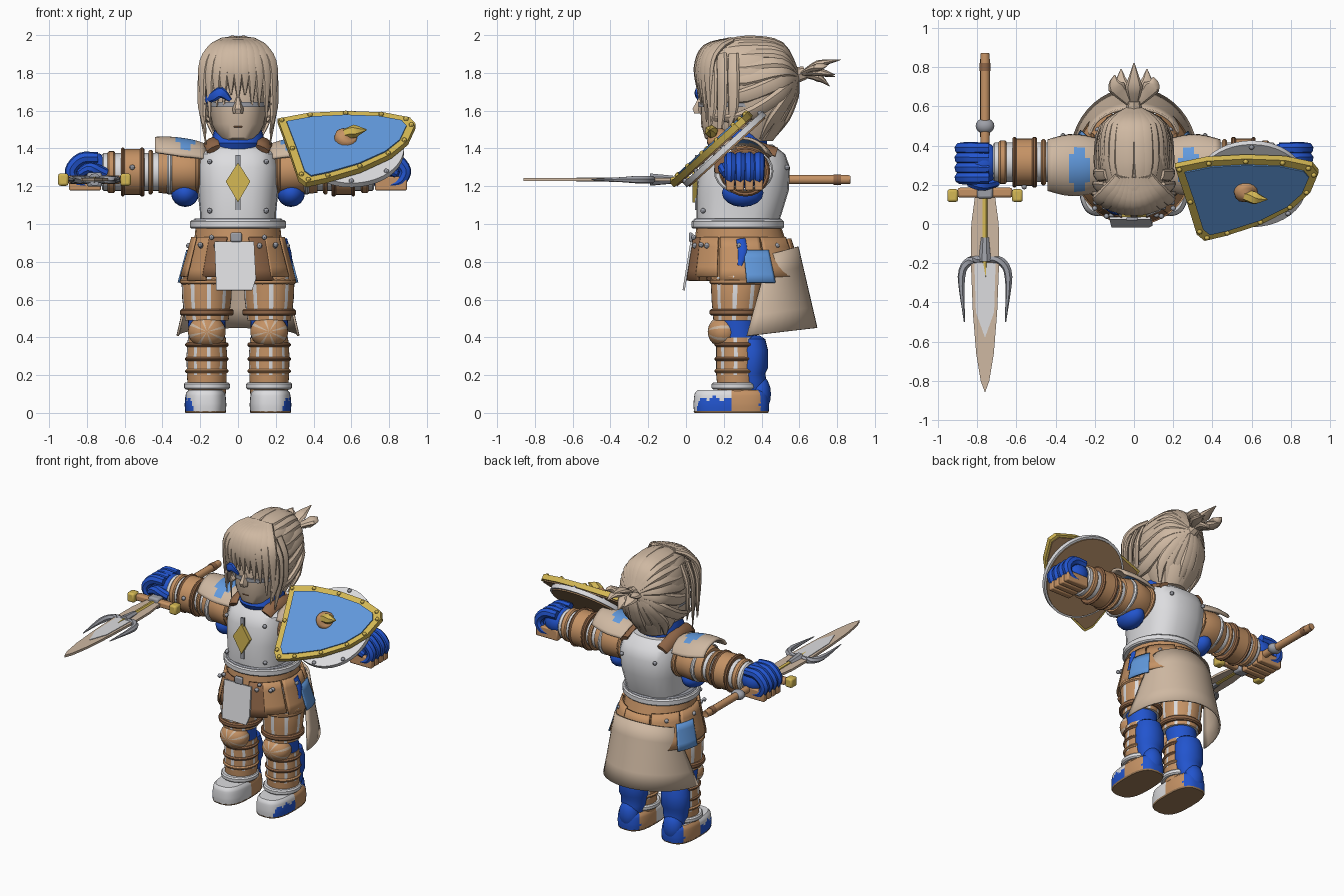
import bpy, bmesh, math
from math import sin, cos, pi, copysign
from mathutils import Vector, Matrix

if "Cube" in bpy.data.objects:
    bpy.data.objects.remove(bpy.data.objects["Cube"], do_unlink=True)

COLOURS = {"linen": (.62, .48, .36), "leather": (.56, .29, .13), "dark_leather": (.28, .135, .065),
           "hide": (.34, .2, .1), "white": (.72, .72, .74), "blue": (.016, .09, .62),
           "sky_blue": (.12, .32, .72), "gold": (.66, .48, .09), "steel": (.34, .35, .39)}
MATS, MADE = {}, []
for key, rgb in COLOURS.items():
    m = bpy.data.materials.new(key)
    m.use_nodes = True
    m.diffuse_color = (*rgb, 1)
    m.node_tree.nodes["Principled BSDF"].inputs["Base Color"].default_value = (*rgb, 1)
    MATS[key] = m

def finish(name, bm, mats, rule=None, matrix=None):
    if matrix:
        bm.transform(matrix)
    bmesh.ops.recalc_face_normals(bm, faces=bm.faces)
    if rule:
        for f in bm.faces:
            f.material_index = int(rule(f.calc_center_median()))
    me = bpy.data.meshes.new(name)
    bm.to_mesh(me)
    bm.free()
    for k in mats.split():
        me.materials.append(MATS[k])
    ob = bpy.data.objects.new(name, me)
    bpy.context.collection.objects.link(ob)
    MADE.append(ob)
    return ob

def skin(bm, rings, closed=True):
    rows = [[bm.verts.new(p) for p in r] for r in rings]
    n = len(rows[0])
    for a, b in zip(rows, rows[1:]):
        for i in range(n if closed else n - 1):
            bm.faces.new((a[i], a[(i + 1) % n], b[(i + 1) % n], b[i]))
    if closed:
        bm.faces.new(rows[0])
        bm.faces.new(rows[-1])

def loft(name, secs, mats, axis="z", power=2, n=24, rule=None):
    """Stack of ellipse sections (t, centre a, centre b, radius a, radius b)."""
    rings = []
    for t, a, b, ra, rb in secs:
        ring = []
        for i in range(n):
            q = 2 * pi * i / n
            u = a + ra * copysign(abs(cos(q)) ** (2 / power), cos(q))
            v = b + rb * copysign(abs(sin(q)) ** (2 / power), sin(q))
            ring.append((u, v, t) if axis == "z" else (t, u, v))
        rings.append(ring)
    bm = bmesh.new()
    skin(bm, rings)
    return finish(name, bm, mats, rule)

def band(name, t0, t1, a, b, ra, rb, mat, axis="z"):
    e = .008
    d = copysign(e, t1 - t0)
    return loft(name, [(t0, a, b, ra - e, rb - e), (t0 + d, a, b, ra, rb), (t1 - d, a, b, ra, rb),
                       (t1, a, b, ra - e, rb - e)], mat, axis)

def box(name, loc, size, mat, bevel=.008):
    bm = bmesh.new()
    bmesh.ops.create_cube(bm, size=1, matrix=Matrix.Translation(loc) @ Matrix.Diagonal((*size, 1)))
    ob = finish(name, bm, mat)
    mod = ob.modifiers.new("Bevel", "BEVEL")
    mod.width, mod.segments = bevel, 2
    return ob

def ball(name, loc, scale, mats, rule=None, n=16, turn=0):
    bm = bmesh.new()
    bmesh.ops.create_uvsphere(bm, u_segments=n, v_segments=max(n // 2, 6), radius=1,
                              matrix=Matrix.Translation(loc) @ Matrix.Diagonal((*scale, 1)) @ Matrix.Rotation(turn, 4, "X"))
    return finish(name, bm, mats, rule)

def sweep(name, pts, radii, mat, flat=1, n=8, steps=4, ref=(0, 0, 1)):
    """Tapered tube along a smooth path; flat squashes it along its outward side."""
    P = [Vector(p) for p in pts]
    Q = [2 * P[0] - P[1]] + P + [2 * P[-1] - P[-2]]
    line, rad = [], []
    for k in range(len(P) - 1):
        a, b, c, d = Q[k:k + 4]
        for j in range(steps + (k == len(P) - 2)):
            t = j / steps
            line.append(.5 * (2 * b + (c - a) * t + (2 * a - 5 * b + 4 * c - d) * t * t
                              + (3 * b - a - 3 * c + d) * t ** 3))
            rad.append(radii[k] * (1 - t) + radii[k + 1] * t)
    rings = []
    for i, p in enumerate(line):
        tan = (line[min(i + 1, len(line) - 1)] - line[max(i - 1, 0)]).normalized()
        side = tan.cross(p - Vector(ref)).normalized()
        up = side.cross(tan)
        rings.append([p + rad[i] * (cos(2 * pi * j / n) * side + flat * sin(2 * pi * j / n) * up)
                      for j in range(n)])
    bm = bmesh.new()
    skin(bm, rings)
    return finish(name, bm, mat)

def plate(name, outline, depth, mat, matrix):
    bm = bmesh.new()
    skin(bm, [[(x, y, z) for x, y in outline] for z in (0, depth)])
    return finish(name, bm, mat, None, matrix)

def sheet(name, a0, a1, low, high, mat, thick=.015, n=12, tilt=0):
    """Curved panel; low and high are (z, centre y, radius x, radius y), angle in degrees."""
    rings = []
    for j in range(5):
        z, cy, rx, ry = [l + (h - l) * j / 4 for l, h in zip(low, high)]
        angs = [math.radians(a0 + (a1 - a0) * i / n) for i in range(n + 1)]
        rings.append([(rx * cos(a), cy + ry * sin(a), z + tilt * sin(a)) for a in angs])
    bm = bmesh.new()
    skin(bm, rings, closed=False)
    mod = finish(name, bm, mat).modifiers.new("Solidify", "SOLIDIFY")
    mod.thickness, mod.offset = thick, 0

# Head and face
loft("head", [(1.42, 0, .27, .07, .12), (1.455, 0, .25, .1, .15), (1.53, 0, .26, .14, .18),
              (1.65, 0, .28, .155, .205), (1.78, 0, .3, .16, .21), (1.9, 0, .3, .12, .16)], "linen", power=2.4)
loft("neck", [(1.36, 0, .29, .13, .14), (1.43, 0, .27, .145, .16), (1.5, 0, .28, .125, .14)], "blue")
loft("nose", [(1.585, 0, .07, .026, .03), (1.61, 0, .065, .03, .035), (1.67, 0, .085, .012, .02)], "linen", n=6)
box("mouth", (0, .086, 1.515), (.045, .012, .006), "dark_leather", .002)
loft("visor_band", [(1.62, 0, .28, .166, .216), (1.645, 0, .28, .166, .216)], "steel", power=2.4)
sweep("eye_patch", [(-.17, .13, 1.655), (-.13, .08, 1.675), (-.09, .06, 1.695), (-.04, .065, 1.655)],
      [.02, .028, .03, .01], "blue", .5, ref=(0, .3, 1.65))

# Hair
loft("hair_cap", [(1.44, 0, .36, .1, .1), (1.53, 0, .37, .15, .16), (1.64, 0, .37, .175, .195),
                  (1.78, 0, .34, .18, .235), (1.88, 0, .33, .165, .235), (1.95, 0, .32, .115, .2),
                  (1.98, 0, .31, .06, .13)], "linen")
CROWN = (0, .32, 1.72)
for i in range(11):
    x = -.19 + .038 * i
    y = .06 + 1.7 * x * x
    tip = 1.69 - 5.2 * x * x - .03 * (i % 2)
    sweep("fringe_lock", [(x * .4, .24, 1.975), (x * .7, y + .045, 1.93), (x * .97, y, 1.82), (x * .98, y + .01, tip)],
          [.025, .036, .034, .004], "linen", .6, ref=CROWN)
for s in (1, -1):
    for i in range(8):
        k = i / 7
        x, z = .03 + .145 * sin(k * pi / 2), 1.975 - .4 * k * k
        sweep("swept_lock", [(s * x * .9, .15, z - .02), (s * x, .32, z), (s * x * .85, .5, z * .65 + .66),
                             (s * .01, .6, 1.785)], [.015, .042, .042, .016], "linen", .55, ref=CROWN)
    for i in range(4):
        x = .02 + .042 * i
        sweep("nape_lock", [(s * x * .8, .47 - x * .5, 1.45), (s * x, .545 - x * .6, 1.56), (s * x * .7, .585 - x * .3, 1.68),
                            (s * .01, .59, 1.78)], [.01, .035, .036, .016], "linen", .55, ref=CROWN)
    for y, z in ((.14, 1.48), (.19, 1.42), (.25, 1.5)):
        sweep("side_lock", [(s * .14, y, 1.9), (s * .185, y, 1.78), (s * .19, y, 1.62), (s * .17, y - .02, z)],
              [.03, .035, .03, .004], "linen", .5, ref=CROWN)
sweep("hair_tie", [(0, .57, 1.785), (0, .63, 1.8)], [.045, .035], "linen")
for x, y, z in ((0, .82, 1.87), (.09, .75, 1.84), (-.09, .76, 1.85), (.06, .79, 1.79), (-.06, .79, 1.78), (0, .76, 1.73)):
    sweep("ponytail_lock", [(0, .6, 1.79), (x, .7, z * .5 + .91), (x * 1.1, y, z)],
          [.018, .045, .003], "linen", .5, ref=(0, .6, 1.6))

# Torso and belt
loft("breastplate", [(.98, 0, .27, .2, .21), (1.05, 0, .28, .2, .225), (1.18, 0, .3, .215, .245),
                     (1.3, 0, .31, .225, .24), (1.37, 0, .31, .21, .215), (1.42, 0, .31, .15, .15)], "white", power=2.6)
band("waist_flange", .975, 1.02, 0, .275, .255, .245, "white")
band("flange_edge", 1.012, 1.03, 0, .275, .235, .235, "steel")
loft("belt", [(.88, 0, .29, .235, .25), (.98, 0, .28, .225, .225)], "leather")
loft("hips", [(.7, 0, .28, .2, .17), (.9, 0, .29, .22, .23)], "dark_leather")
band("collar", 1.39, 1.42, 0, .3, .15, .165, "leather")
FRONT = Matrix.Translation((0, .06, 1.225)) @ Matrix.Rotation(pi / 2, 4, "X")
plate("chest_strip", [(-.013, -.15), (.013, -.15), (.013, .14), (-.013, .14)], .012, "steel", FRONT)
plate("chest_diamond", [(-.065, 0), (0, -.11), (.065, 0), (0, .1)], .025, "gold", FRONT)
box("buckle", (-.01, .025, .93), (.06, .02, .05), "steel")
for s in (1, -1):
    sweep("shoulder_strap", [(s * .13, .13, 1.395), (s * .14, .18, 1.425), (s * .15, .3, 1.435), (s * .15, .48, 1.38)],
          [.04] * 4, "dark_leather", .4, ref=(0, .3, 1.2))
    for x, y, z in ((.15, .085, 1.33), (.15, .09, 1.07), (.13, .535, 1.3), (.14, .04, .93), (.2, .08, .89)):
        ball("rivet", (s * x, y, z), (.014,) * 3, "steel", n=8)

# Skirt panels, tabard and cape
for i, (a0, a1, mat) in enumerate([(-76, -52, "dark_leather"), (-55, -28, "leather"), (-25, 22, "leather"),
                                   (24, 66, "leather"), (114, 156, "leather"), (158, 205, "leather"),
                                   (208, 235, "leather"), (232, 256, "dark_leather")]):
    sheet("skirt_panel", a0, a1, (.7 + .02 * (i % 2), .31, .3, .31), (.93, .29, .24, .255), mat)
    a = math.radians((a0 + a1) / 2)
    ball("skirt_stud", (.26 * cos(a), .29 + .27 * sin(a), .885), (.015,) * 3, "steel", n=8)
for a in (2, 149):
    sheet("blue_patch", a, a + 28, (.69, .31, .315, .325), (.86, .295, .27, .282), "sky_blue", .01)
sheet("back_belt_panel", 68, 112, (.74, .31, .285, .3), (.92, .29, .245, .26), "leather")
sweep("hip_ribbon", [(.25, .29, .92), (.272, .3, .85), (.285, .285, .78)], [.025, .025, .012], "blue", .4, ref=(0, .3, .8))
plate("tabard", [(-.11, -.26), (.08, -.26), (.1, -.2), (.09, 0), (-.12, 0)], .012, "white",
      Matrix.Translation((-.005, .035, .905)) @ Matrix.Rotation(pi / 2 - .16, 4, "X"))
sheet("cape", -4, 184, (.41, .345, .32, .345), (.84, .45, .22, .14), "linen", .012, 24, .04)

for s in (1, -1):
    cx = s * .165
    # Legs
    stripes = lambda c: int((math.atan2(c.y - .27, c.x - cx) + pi) / (2 * pi) * 36) % 4 == 1
    loft("thigh", [(.49, cx, .265, .115, .12), (.6, cx, .27, .13, .135), (.72, cx, .275, .135, .145),
                   (.88, s * .13, .28, .11, .15)], "leather white", n=36, rule=stripes)
    band("thigh_cuff", .515, .55, cx, .265, .142, .14, "dark_leather")
    band("thigh_band", .68, .71, cx, .275, .142, .15, "leather")
    ball("knee_cap", (cx, .2, .43), (.1, .085, .085), "linen leather", n=32, turn=pi / 2,
         rule=lambda c: int((math.atan2(c.z - .43, c.x - cx) + pi) / pi * 16) % 4 != 1)
    loft("knee_joint", [(.37, cx, .28, .095, .1), (.5, cx, .27, .1, .1)], "blue")
    loft("shin", [(.1, cx, .27, .1, .1), (.2, cx, .27, .105, .11), (.3, cx, .275, .108, .115),
                  (.4, cx, .27, .1, .11)], "leather white", n=36, rule=lambda c: stripes(c) and c.z > .2)
    for z in (.21, .275, .35):
        band("shin_strap", z, z + .022, cx, .27, .116, .12, "dark_leather" if z > .25 else "leather")
    loft("calf_cloth", [(.12, cx, .35, .07, .07), (.17, cx, .35, .085, .075), (.21, cx, .345, .09, .075),
                        (.24, cx, .35, .1, .085), (.33, cx, .35, .1, .085), (.39, cx, .34, .085, .08),
                        (.41, cx, .33, .06, .06)], "blue")
    band("ankle_ring", .125, .16, cx, .26, .122, .125, "white")
    # Boots
    fx = s * .172
    loft("boot", [(.008 + .014 * i, fx, .24, r, r + .09) for i, r in
                  enumerate((.108, .109, .11, .11, .109, .108, .106, .103, .09))],
         "white leather blue", power=2.8, n=64, rule=lambda c: 2 if c.y > .39 or (
             s * (c.x - fx) > .03 and ((c.y - .16) / .115) ** 2 + ((c.z - .025) / .055) ** 2 < 1 + .3 * sin(c.y * 90))
         else c.y > .25)
    loft("sole", [(0, fx, .24, .106, .195), (.01, fx, .24, .11, .2)], "hide", power=2.8)
    ball("heel_cloth", (fx, .39, .1), (.07, .06, .1), "blue")

    # Shoulders
    flip = lambda *v: (s * v[0], v[1], v[2])
    loft("upper_arm", [(s * .18, .3, 1.28, .12, .11), (s * .24, .3, 1.28, .145, .125), (s * .33, .31, 1.285, .15, .13),
                       (s * .42, .31, 1.28, .12, .115)], "leather", "x")
    ball("underarm_cloth", flip(.28, .3, 1.165), (.075, .11, .075), "blue")
    rings = []
    for i in range(11):
        x = .17 + .027 * i
        r, z = .15 + .03 * sin(i * pi / 10), 1.275 + .0025 * max(0, i - 4) ** 1.5
        rings.append([flip(x, .3 - r * cos(q), z + r * sin(q)) for q in [.5 + (pi - 1) * j / 20 for j in range(21)]])
    bm = bmesh.new()
    skin(bm, rings, closed=False)
    cap = finish("shoulder_plate", bm, "linen sky_blue",
                 lambda c: ((abs(c.x) - .28) / .05) ** 2 + ((c.y - .28) / .12) ** 2 < 1)
    cap.modifiers.new("Solidify", "SOLIDIFY").thickness = .015
    for x in (.2, .35):
        band("shoulder_band", s * x, s * (x + .025), .305, 1.28, .158, .125, "leather" if x < .3 else "white", "x")
    # Forearms
    for name, x0, x1, r, mat in (("sleeve", .38, .72, .1, "white"), ("elbow_band", .45, .475, .118, "leather"),
                                 ("bracer", .51, .61, .122, "leather"), ("bracer_strap", .495, .52, .13, "dark_leather"),
                                 ("wrist_band", .6, .62, .13, "dark_leather"), ("cuff", .65, .69, .112, "leather")):
        band(name, s * x0, s * x1, .315, 1.275, r, r, mat, "x")
    ball("bracer_stud", flip(.56, .19, 1.3), (.014,) * 3, "steel", n=8)
    # Hands
    hz = 1.265
    ball("palm", flip(.77, .31, hz + .02), (.1, .105, .095), "blue")
    for j in range(4):
        y = .235 + .05 * j
        sweep("finger", [flip(.74, y, hz + .085), flip(.83, y, hz + .08), flip(.885, y, hz + .02), flip(.86, y, hz - .04),
                         flip(.8, y, hz - .06)], [.03, .034, .032, .028, .022], "blue", ref=flip(.78, .9, hz))
        box("finger_guard", flip(.81, y, hz - .05), (.17, .044, .075), "leather")
    sweep("thumb", [flip(.7, .22, hz), flip(.78, .2, hz + .03), flip(.84, .21, hz)], [.03, .032, .022], "blue",
          ref=flip(.7, .3, hz))

# Shield, laid in a tilted frame
TILT = Matrix(((1, 0, 0, .57), (0, .74, -.67, .17), (0, .67, .74, 1.405), (0, 0, 0, 1)))
RIM = [(-.36, .19), (-.2, .235), (0, .25), (.2, .24), (.34, .2), (.37, .15), (.33, .02), (.24, -.09),
       (.08, -.2), (-.1, -.28), (-.21, -.315), (-.25, -.27), (-.3, -.05)]
at = lambda x, y, z: tuple(TILT @ Vector((x, y, z)))
plate("shield_rim", RIM, .035, "gold", TILT)
plate("shield_face", [(x * .87, y * .85) for x, y in RIM], .009, "sky_blue", TILT @ Matrix.Translation((0, 0, .034)))
for x, y in RIM:
    ball("shield_rivet", at(x * .94, y * .93, .035), (.014,) * 3, "gold", n=8)
disc = [(.28 * cos(i * pi / 20), .285 * sin(i * pi / 20) + .02) for i in range(40)]
plate("round_shield", disc, .03, "white", TILT @ Matrix.Translation((.03, 0, -.045)))
plate("round_shield_back", [(x * .95, y * .95) for x, y in disc], .009, "hide",
      TILT @ Matrix.Translation((.03, 0, -.054)))
for x, y in disc[::5]:
    ball("disc_rivet", at(x * .94 + .03, y * .94, -.015), (.014,) * 3, "steel", n=8)
plate("shield_back", [(x * .95, y * .95) for x, y in RIM], .009, "hide", TILT @ Matrix.Translation((0, 0, -.008)))
sweep("shield_boss", [at(0, .03, .03), at(0, .03, .06), at(.01, .03, .09)], [.065, .055, .015], "leather", n=14)
sweep("boss_spike", [at(0, .03, .07), at(.05, .03, .09), at(.11, .03, .1)], [.03, .035, .003], "gold", n=6)
box("arm_strap", at(.05, -.02, -.1), (.06, .14, .1), "dark_leather")

# Sword, pointing forward
SX, SZ = -.76, 1.235
half = [(.05, .15), (.07, 0), (.072, -.2), (.062, -.45), (.045, -.66), (.022, -.8)]
blade = lambda f, pts, tip: [(x * f, y) for x, y in pts] + [(0, tip)] + [(-x * f, y) for x, y in reversed(pts)]
plate("blade", blade(1, half, -.86), .016, "linen", Matrix.Translation((SX, 0, SZ - .008)))
plate("blade_flat", blade(.75, half[2:4], -.58), .024, "white", Matrix.Translation((SX, 0, SZ - .012)))
sweep("blade_spine", [(SX, .15, SZ), (SX, -.15, SZ), (SX, -.47, SZ)], [.018, .018, .004], "gold", n=6)
sweep("spine_socket", [(SX, -.07, SZ), (SX, -.19, SZ)], [.022, .034], "steel")
for s in (1, -1):
    sweep("side_tine", [(SX, -.18, SZ), (SX + s * .08, -.19, SZ), (SX + s * .12, -.27, SZ), (SX + s * .105, -.5, SZ)],
          [.018, .022, .02, .003], "steel", n=6)
    box("guard_tip", (SX + s * .165, .145, SZ), (.055, .065, .065), "gold", .012)
box("crossguard", (SX, .16, SZ), (.28, .05, .045), "leather", .012)
box("guard_block", (SX, .165, SZ), (.08, .07, .075), "steel", .012)
sweep("grip", [(SX, .15, SZ), (SX, .5, SZ), (SX, .84, SZ), (SX, .865, SZ)], [.024, .025, .025, .018], "leather", n=12)
sweep("grip_band", [(SX, .78, SZ), (SX, .82, SZ)], [.028, .028], "dark_leather", n=12)
ball("grip_knob", (SX, .5, SZ), (.048, .04, .035), "steel")

# Smooth shading with sharp edges kept
for ob in bpy.context.selected_objects:
    ob.select_set(False)
for ob in MADE:
    ob.select_set(True)
bpy.context.view_layer.objects.active = MADE[0]
bpy.ops.object.shade_smooth_by_angle(angle=math.radians(35))
